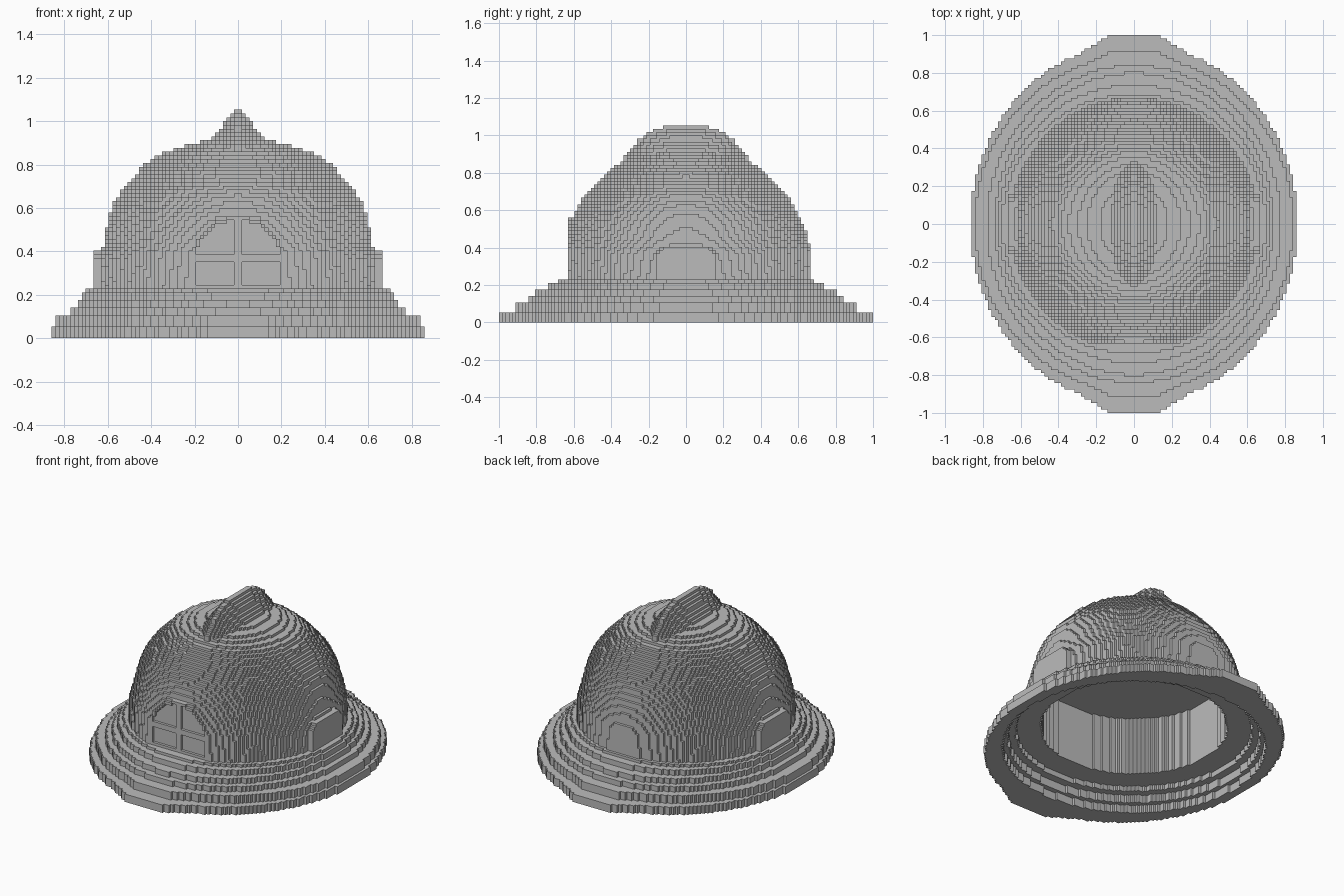
import bpy
import bmesh
from math import floor
from mathutils import Vector

old = bpy.data.objects.get("Cube")
if old:
    bpy.data.objects.remove(old, do_unlink=True)

# Block grid: whole model is made of small cubes
NX, NY, NZ = 98, 114, 60
V = 2 / NY

grey = bpy.data.materials.new("plain_grey")
grey.use_nodes = True
GREY = (0.5, 0.5, 0.5, 1)
grey.diffuse_color = GREY
grey.node_tree.nodes["Principled BSDF"].inputs["Base Color"].default_value = GREY


def lerp(table, t):
    """Interpolate a value from a list of (key, value) points."""
    if t <= table[0][0]:
        return table[0][1]
    for (a, u), (b, v) in zip(table, table[1:]):
        if t <= b:
            return u + (v - u) * (t - a) / (b - a)
    return table[-1][1]


def oval(x, y, rx, ry):
    return (x / rx) ** 2 + (y / ry) ** 2 <= 1


# Brim: stepped tiers (top height, outer rx, outer ry, inner radius, tip reach)
TIERS = [(0.053, 0.865, 0.955, 0.80, 1.0), (0.105, 0.845, 0.89, 0.77, 0.915),
         (0.14, 0.78, 0.84, 0.72, 0), (0.175, 0.74, 0.80, 0.57, 0),
         (0.21, 0.72, 0.74, 0.57, 0), (0.23, 0.70, 0.69, 0.57, 0)]
BRIM_TOP = TIERS[-1][0]


def in_brim(x, y, z):
    if z > BRIM_TOP:
        return False
    top, rx, ry, hole, tip = next(t for t in TIERS if z < t[0])
    if oval(x, y, hole, hole):
        return False
    point = abs(x) < 0.27 and abs(y) < tip - 0.55 * max(0, abs(x) - 0.12)
    return oval(x, y, rx, ry) or (point and abs(y) > 0.8)


# Dome: half widths by height, hollow below the inner ceiling
DOME_X = [(0.23, 0.655), (0.37, 0.645), (0.45, 0.615), (0.54, 0.60), (0.61, 0.58),
          (0.68, 0.54), (0.73, 0.495), (0.8, 0.43), (0.84, 0.375), (0.89, 0.24), (0.915, 0.13)]
DOME_Y = [(0.23, 0.67), (0.40, 0.665), (0.46, 0.65), (0.55, 0.615), (0.65, 0.56),
          (0.73, 0.49), (0.77, 0.455), (0.84, 0.375), (0.89, 0.27), (0.915, 0.16)]
CEILING = 0.53
FRONT = -0.637


def in_arch(x, z, w, top):
    """Arched window outline, flat at the base."""
    mid = top - w
    return BRIM_TOP < z < top and abs(x) < w and (z < mid or oval(x, z - mid, w, w))


def in_dome(x, y, z):
    if not BRIM_TOP < z < 0.915 or y < FRONT:
        return False
    if z < CEILING and oval(x, y, 0.57, 0.57):
        return False
    if y < FRONT + V and in_arch(x, z, 0.21, 0.56):
        return False
    return oval(x, y, lerp(DOME_X, z), lerp(DOME_Y, z))


# Front window: set-back panes with a raised rim and cross
def in_panes(x, y, z):
    return FRONT + V < y < -0.56 and in_arch(x, z, 0.21, 0.56)


def in_window_frame(x, y, z):
    if not FRONT < y < FRONT + V or not in_arch(x, z, 0.21, 0.56):
        return False
    cross = abs(x) < V or abs(z - 0.36) < V
    return cross or not in_arch(x, z, 0.195, 0.545) or z < BRIM_TOP + V


# Side panels: flat plates with clipped upper corners
def in_side_panel(x, y, z):
    return (0.57 < abs(x) < 0.672 and BRIM_TOP < z < 0.40
            and abs(y) < 0.16 - max(0, z - 0.36))


# Crest: narrow ridge running front to back
RIDGE = [(0.09, 1.055), (0.2, 1.015), (0.25, 0.98), (0.3, 0.92), (0.37, 0.83)]


def in_crest(x, y, z):
    return (0.8 < z and abs(y) < 0.37
            and z < lerp(RIDGE, abs(y)) - 1.2 * max(0, abs(x) - V / 2))


PARTS = {"brim": in_brim, "dome": in_dome, "window_panes": in_panes,
         "window_frame": in_window_frame, "side_panels": in_side_panel, "crest": in_crest}

# Give each cell to the first part that claims it
owner = {}
for name, test in PARTS.items():
    for k in range(NZ):
        for j in range(NY):
            for i in range(NX):
                cell = (i, j, k)
                if cell not in owner and test((i + 0.5 - NX / 2) * V,
                                              (j + 0.5 - NY / 2) * V, (k + 0.5) * V):
                    owner[cell] = name


def build(name):
    """Make one object from the exposed cube faces of a part."""
    bm = bmesh.new()
    verts = {}

    def vert(c):
        if c not in verts:
            verts[c] = bm.verts.new(Vector((c[0] - NX / 2, c[1] - NY / 2, c[2])) * V)
        return verts[c]

    for cell, part in owner.items():
        if part != name:
            continue
        for axis in range(3):
            u, w = (axis + 1) % 3, (axis + 2) % 3
            for side in (0, 1):
                near = list(cell)
                near[axis] += 2 * side - 1
                if tuple(near) in owner:
                    continue
                loop = []
                for du, dw in ((0, 0), (1, 0), (1, 1), (0, 1)):
                    c = list(cell)
                    c[axis] += side
                    c[u] += du
                    c[w] += dw
                    loop.append(vert(tuple(c)))
                bm.faces.new(loop if side else loop[::-1])
    mesh = bpy.data.meshes.new(name)
    bm.to_mesh(mesh)
    bm.free()
    mesh.materials.append(grey)
    bpy.context.collection.objects.link(bpy.data.objects.new(name, mesh))


for name in PARTS:
    build(name)
